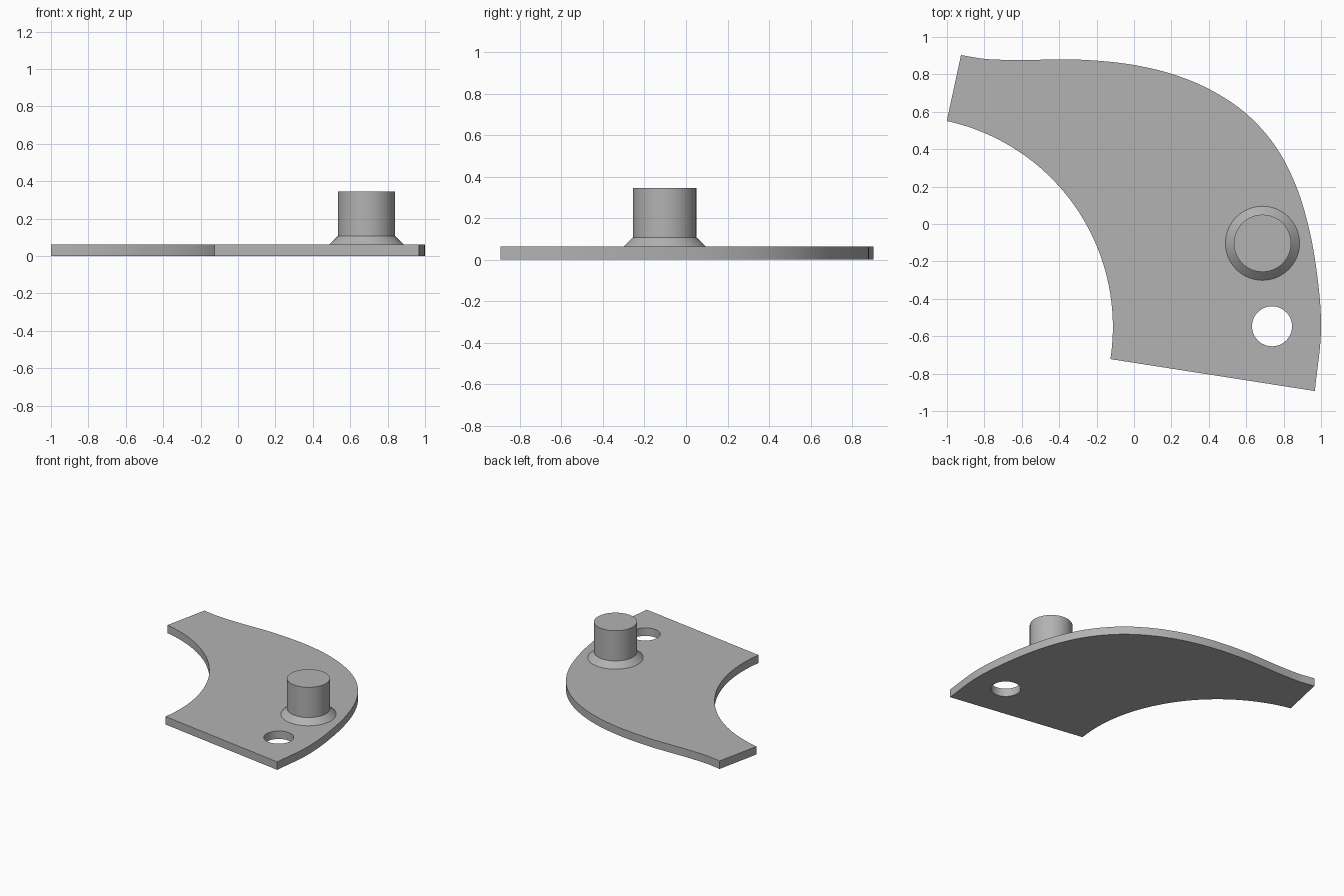
import bpy, bmesh
from math import cos, sin, pi, radians, hypot
from mathutils import Vector

cube = bpy.data.objects.get("Cube")
if cube:
    bpy.data.objects.remove(cube)

THICK = 0.063
grey = bpy.data.materials.new("plain grey")
grey.use_nodes = True
grey.diffuse_color = (0.45, 0.45, 0.45, 1)
grey.node_tree.nodes["Principled BSDF"].inputs["Base Color"].default_value = grey.diffuse_color


def arc(cx, cy, r, start, end, steps):
    angles = [radians(start + (end - start) * i / steps) for i in range(steps + 1)]
    return [Vector((cx + r * cos(a), cy + r * sin(a), 0)) for a in angles]


def smooth_path(points, steps=8):
    """Centripetal-style spline through the points, using spacing-aware tangents."""
    p = [Vector((x, y, 0)) for x, y in points]
    d = [(b - a).length for a, b in zip(p, p[1:])]
    tan = [(p[1] - p[0]) / d[0]]
    for i in range(1, len(p) - 1):
        a, b = (p[i] - p[i - 1]) / d[i - 1], (p[i + 1] - p[i]) / d[i]
        tan.append((a * d[i] + b * d[i - 1]) / (d[i] + d[i - 1]))
    tan.append((p[-1] - p[-2]) / d[-1])
    path = []
    for i, length in enumerate(d):
        for s in range(steps):
            t = s / steps
            path.append(p[i] * (1 + 2 * t) * (1 - t) ** 2 + p[i + 1] * t * t * (3 - 2 * t)
                        + length * (tan[i] * t * (1 - t) ** 2 - tan[i + 1] * t * t * (1 - t)))
    return path + [p[-1]]


def finish(bm, name):
    bmesh.ops.recalc_face_normals(bm, faces=bm.faces)
    mesh = bpy.data.meshes.new(name)
    bm.to_mesh(mesh)
    bm.free()
    mesh.materials.append(grey)
    obj = bpy.data.objects.new(name, mesh)
    bpy.context.collection.objects.link(obj)
    bpy.ops.object.select_all(action="DESELECT")
    obj.select_set(True)
    bpy.context.view_layer.objects.active = obj
    bpy.ops.object.shade_smooth_by_angle(angle=radians(30))
    return obj


# Curved plate: concave inner arc, swept outer edge and one round hole
outer = smooth_path([(-0.925, 0.903), (-0.8, 0.883), (-0.63, 0.877), (-0.3, 0.879),
                     (0, 0.85), (0.2, 0.803), (0.4, 0.722), (0.6, 0.59), (0.76, 0.41),
                     (0.86, 0.22), (0.93, 0), (0.975, -0.24), (1.0, -0.55), (0.967, -0.893)])
inner = arc(-1.239, -0.55, 1.126, -8.8, 77.8, 48)
hole = arc(0.738, -0.547, 0.107, 0, 360, 48)[:-1]
bm = bmesh.new()
for loop in (outer + inner, hole):
    verts = [bm.verts.new(co) for co in loop]
    for a, b in zip(verts, verts[1:] + verts[:1]):
        bm.edges.new((a, b))
bmesh.ops.triangle_fill(bm, edges=bm.edges[:], use_beauty=True, normal=(0, 0, 1))
solid = bmesh.ops.extrude_face_region(bm, geom=bm.faces[:], use_keep_orig=True)
bmesh.ops.translate(bm, vec=(0, 0, THICK),
                    verts=[g for g in solid["geom"] if isinstance(g, bmesh.types.BMVert)])
finish(bm, "curved_plate")

# Round peg on a flared collar
for name, low, high, r_low, r_high in (("peg_collar", THICK, 0.107, 0.198, 0.153),
                                       ("peg", 0.107, 0.345, 0.153, 0.153)):
    bm = bmesh.new()
    bmesh.ops.create_cone(bm, cap_ends=True, segments=64, radius1=r_low, radius2=r_high,
                          depth=high - low)
    obj = finish(bm, name)
    obj.location = (0.687, -0.103, (low + high) / 2)
